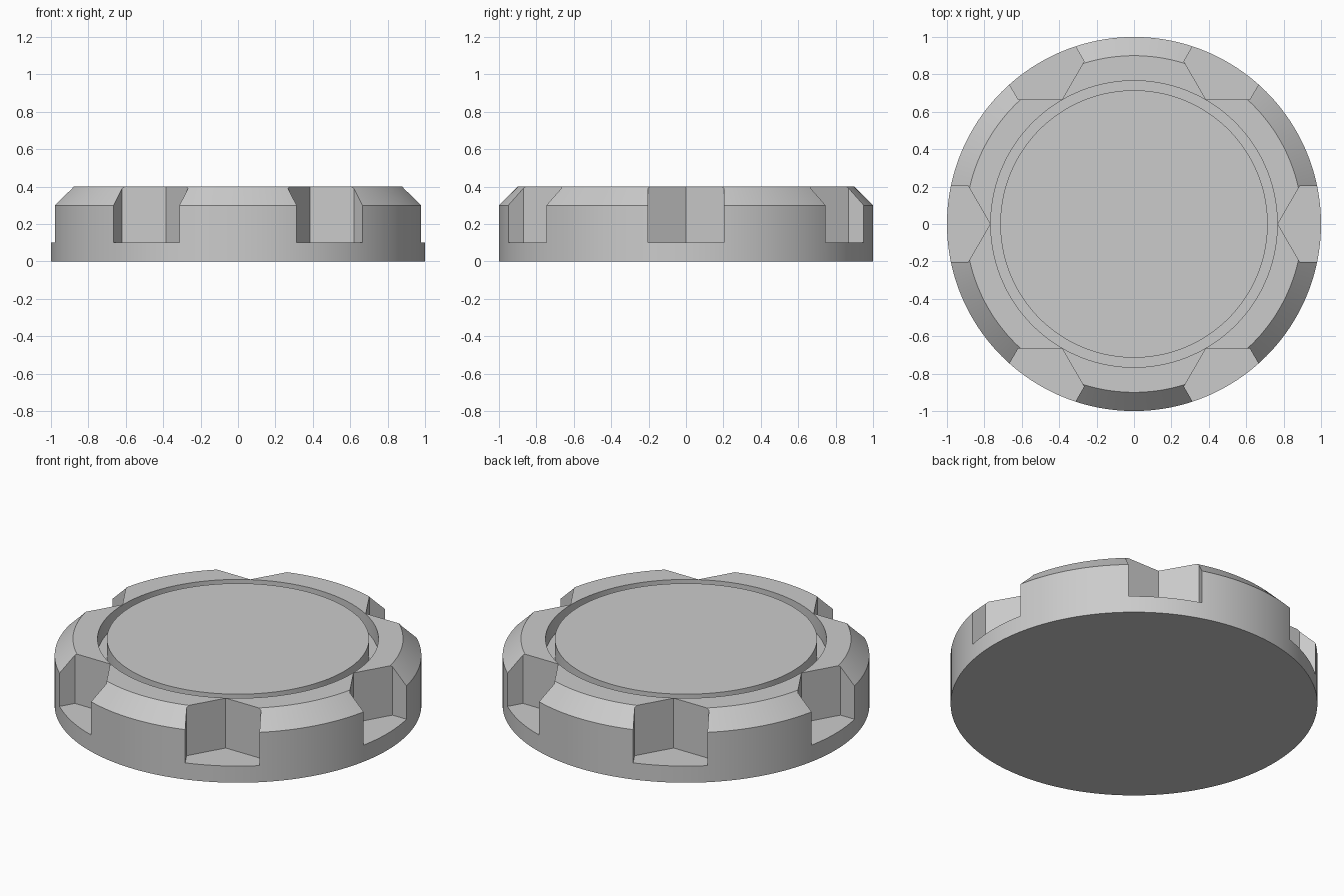
import bpy, bmesh, math

if "Cube" in bpy.data.objects:
    bpy.data.objects.remove(bpy.data.objects["Cube"])

SEG = 192
grey = bpy.data.materials.new("plain grey")
grey.diffuse_color = (0.6, 0.6, 0.6, 1)
grey.use_nodes = True
grey.node_tree.nodes["Principled BSDF"].inputs["Base Color"].default_value = grey.diffuse_color


def make_object(name, bm):
    bmesh.ops.recalc_face_normals(bm, faces=bm.faces)
    me = bpy.data.meshes.new(name)
    bm.to_mesh(me)
    bm.free()
    ob = bpy.data.objects.new(name, me)
    bpy.context.collection.objects.link(ob)
    me.materials.append(grey)
    return ob


def ring(bm, r, z, n, cx=0.0, cy=0.0, turn=0.0):
    return [bm.verts.new((cx + r * math.cos(turn + math.tau * i / n),
                          cy + r * math.sin(turn + math.tau * i / n), z)) for i in range(n)]


def loft(bm, rings):
    # Skin stacked rings and close both ends
    n = len(rings[0])
    for a, b in zip(rings, rings[1:]):
        for i in range(n):
            j = (i + 1) % n
            bm.faces.new((a[i], a[j], b[j], b[i]))
    bm.faces.new(rings[0][::-1])
    bm.faces.new(rings[-1])


# Round cap: chamfered rim, circular groove in the top
profile = [(1, 0), (1, 0.3), (0.9, 0.4), (0.766, 0.4),
           (0.766, 0.3), (0.715, 0.3), (0.715, 0.4)]
bm = bmesh.new()
loft(bm, [ring(bm, r, z, SEG) for r, z in profile])
cap = make_object("round_cap", bm)

# Six hexagonal cutters around the rim, stopping above the base flange
bm = bmesh.new()
HEX_R, HEX_C = 0.235, 1.004
for k in range(6):
    a = k * math.pi / 3
    x, y = HEX_C * math.cos(a), HEX_C * math.sin(a)
    loft(bm, [ring(bm, HEX_R, z, 6, x, y, a) for z in (0.1, 0.6)])
cutter = make_object("notch_cutter", bm)
cutter.hide_render = True

mod = cap.modifiers.new("notches", 'BOOLEAN')
mod.operation = 'DIFFERENCE'
mod.solver = 'EXACT'
mod.object = cutter
bpy.context.view_layer.objects.active = cap
cap.select_set(True)
cutter.select_set(False)
bpy.ops.object.modifier_apply(modifier=mod.name)
bpy.data.objects.remove(cutter)

# Smooth round walls, sharp edges
bpy.ops.object.shade_smooth_by_angle(angle=math.radians(25))
